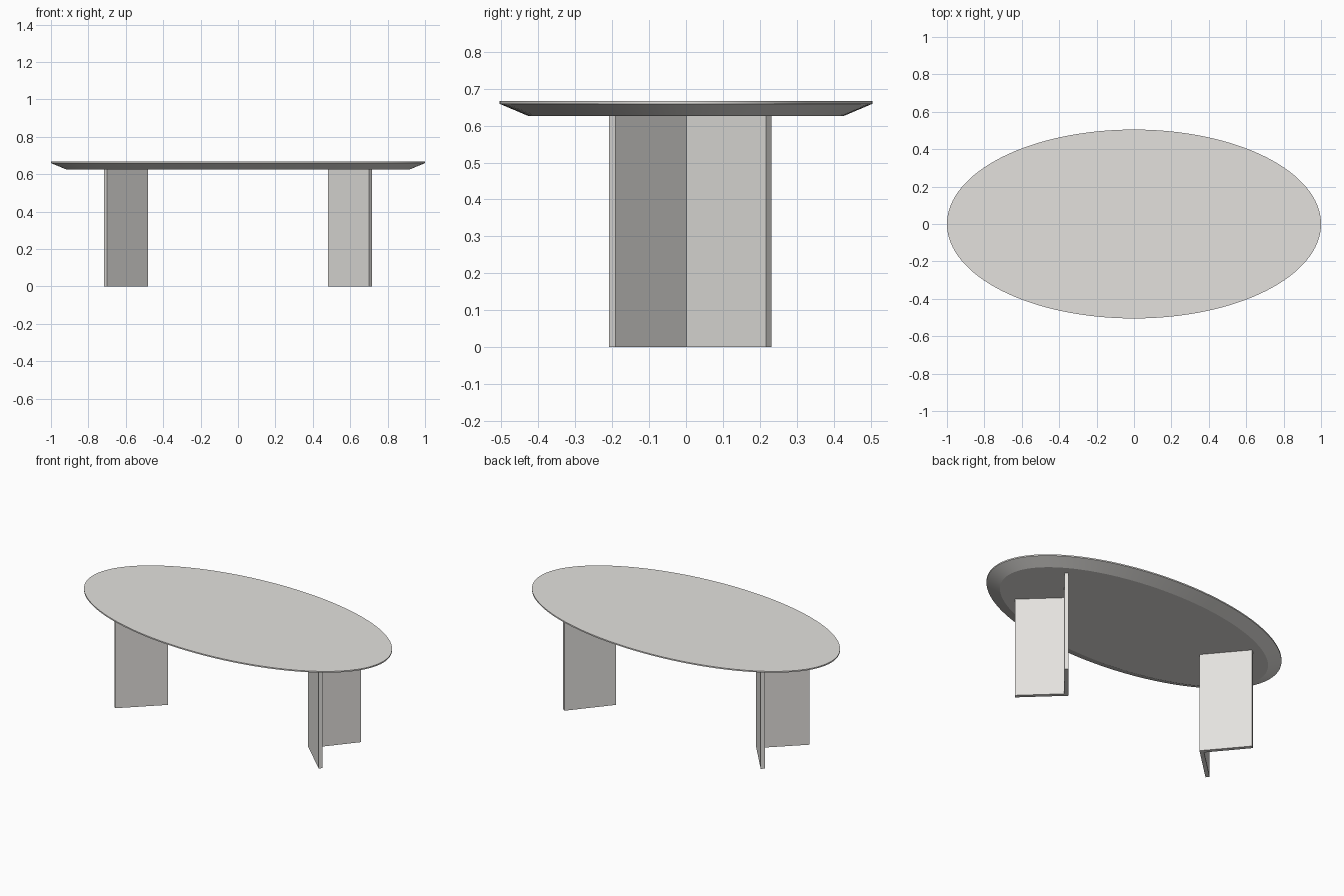
import bpy, bmesh, math

if "Cube" in bpy.data.objects:
    bpy.data.objects.remove(bpy.data.objects["Cube"])

# One warm off-white colour for the whole table
white = bpy.data.materials.new("warm off white")
white.diffuse_color = (0.77, 0.755, 0.73, 1.0)
white.use_nodes = True
white.node_tree.nodes["Principled BSDF"].inputs["Base Color"].default_value = white.diffuse_color


def add_object(name, bm):
    bmesh.ops.recalc_face_normals(bm, faces=bm.faces[:])
    mesh = bpy.data.meshes.new(name)
    bm.to_mesh(mesh)
    bm.free()
    mesh.materials.append(white)
    obj = bpy.data.objects.new(name, mesh)
    bpy.context.collection.objects.link(obj)
    return obj


def ellipse_top(name, rings, segments=128):
    """Loft ellipses given as (half length, half width, z) and cap both ends."""
    bm = bmesh.new()
    loops = []
    for rx, ry, z in rings:
        loops.append([bm.verts.new((rx * math.cos(2 * math.pi * i / segments),
                                    ry * math.sin(2 * math.pi * i / segments), z))
                      for i in range(segments)])
    for low, high in zip(loops, loops[1:]):
        for i in range(segments):
            j = (i + 1) % segments
            bm.faces.new((low[i], low[j], high[j], high[i]))
    bm.faces.new(loops[0])
    bm.faces.new(loops[-1])
    return add_object(name, bm)


def prism(name, outline, height, side):
    """Extrude a plan outline upwards; side = -1 mirrors it across x."""
    bm = bmesh.new()
    face = bm.faces.new([bm.verts.new((side * x, y, 0)) for x, y in outline])
    new = bmesh.ops.extrude_face_region(bm, geom=[face])["geom"]
    bmesh.ops.translate(bm, vec=(0, 0, height),
                        verts=[v for v in new if isinstance(v, bmesh.types.BMVert)])
    return add_object(name, bm)


# Oval top with a thin lip and a bevelled underside
top = ellipse_top("table_top", [(0.92, 0.427, 0.626),
                                (1.0, 0.505, 0.659),
                                (1.0, 0.505, 0.667)])
bpy.context.view_layer.objects.active = top
top.select_set(True)
bpy.ops.object.shade_smooth_by_angle(angle=math.radians(20))

# V-shaped panel legs, the V opening outwards
v_plan = [(0.482, 0.0), (0.701, -0.208), (0.717, -0.191),
          (0.515, 0.001), (0.694, 0.216), (0.676, 0.231)]
for leg_name, side in (("right_leg", 1), ("left_leg", -1)):
    prism(leg_name, v_plan, 0.627, side)
